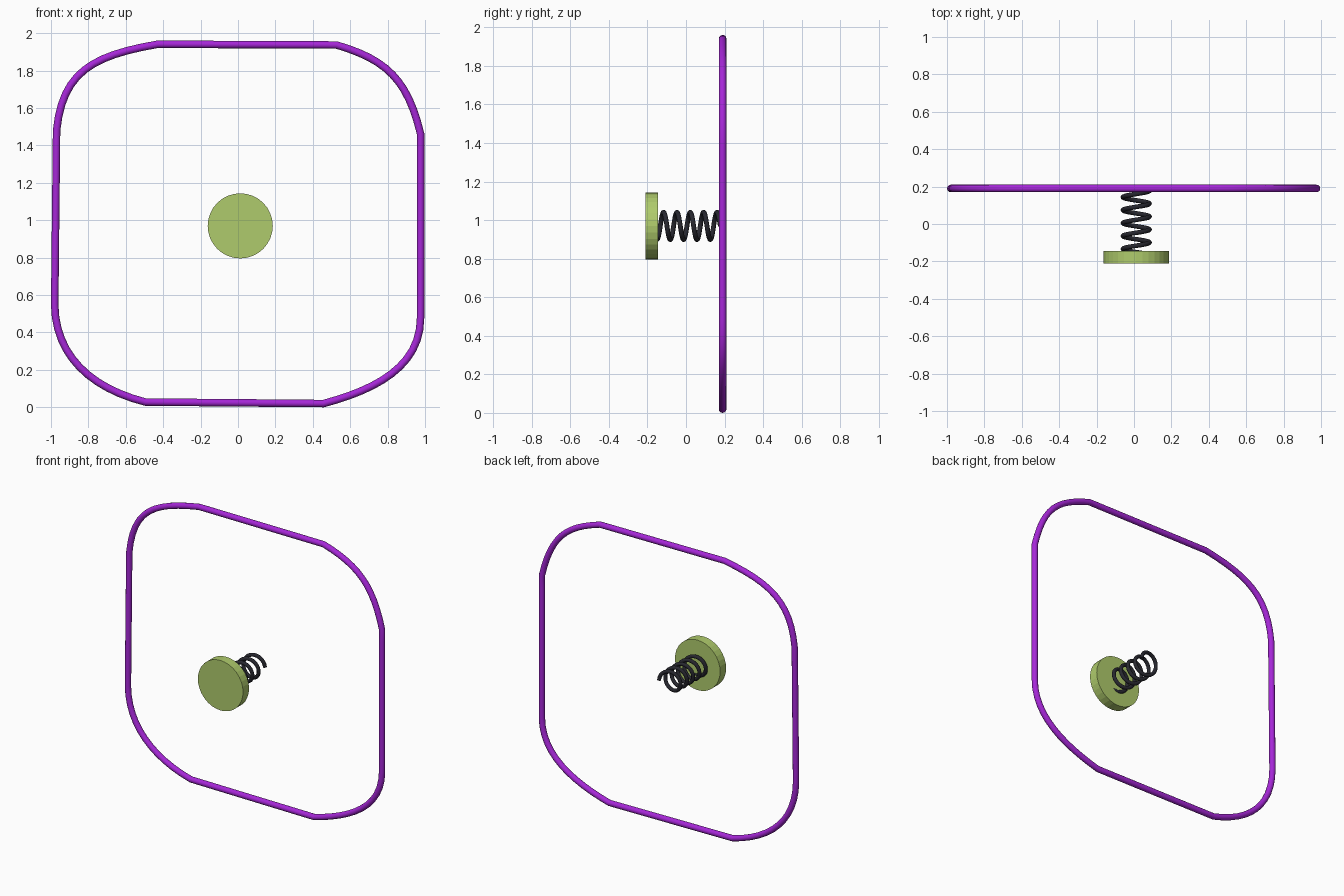
import bpy, math
from mathutils import Vector

if "Cube" in bpy.data.objects:
    bpy.data.objects.remove(bpy.data.objects["Cube"])


def material(name, col):
    m = bpy.data.materials.new(name)
    m.diffuse_color = (*col, 1)
    m.use_nodes = True
    m.node_tree.nodes["Principled BSDF"].inputs["Base Color"].default_value = m.diffuse_color
    return m


def finish_curve(name, cu, mat):
    """Turn a bevelled curve into a smooth mesh."""
    ob = bpy.data.objects.new(name, cu)
    bpy.context.collection.objects.link(ob)
    bpy.ops.object.select_all(action='DESELECT')
    ob.select_set(True)
    bpy.context.view_layer.objects.active = ob
    bpy.ops.object.convert(target='MESH')
    ob = bpy.context.object
    ob.data.materials.clear()
    ob.data.materials.append(mat)
    bpy.ops.object.shade_smooth_by_angle(angle=math.radians(50))
    return ob


def new_curve(name, radius):
    cu = bpy.data.curves.new(name, 'CURVE')
    cu.dimensions = '3D'
    cu.bevel_depth = radius
    cu.bevel_resolution = 4
    cu.use_fill_caps = True
    return cu


purple = material("purple", (0.38, 0.02, 0.68))
dark = material("dark", (0.02, 0.02, 0.028))
green = material("green", (0.43, 0.60, 0.15))

# Hoop: four corner arcs (start, handle, handle, end as x,z), joined by straight runs
ring_y = 0.19
corners = [
    ((-0.97, 1.48), (-0.938, 1.79), (-0.783, 1.88), (-0.43, 1.941)),
    ((0.527, 1.937), (0.794, 1.859), (0.906, 1.752), (0.976, 1.463)),
    ((0.976, 0.479), (0.976, 0.217), (0.735, 0.094), (0.457, 0.02)),
    ((-0.495, 0.028), (-0.794, 0.104), (-0.976, 0.281), (-0.98, 0.548)),
]
cu = new_curve("hoop", 0.02)
cu.resolution_u = 12
sp = cu.splines.new('BEZIER')
sp.bezier_points.add(7)
sp.use_cyclic_u = True
for i, c in enumerate(corners):
    p0, h0, h1, p1 = [Vector((x, ring_y, z)) for x, z in c]
    prev_end = Vector((corners[i - 1][3][0], ring_y, corners[i - 1][3][1]))
    nxt = corners[(i + 1) % 4][0]
    next_start = Vector((nxt[0], ring_y, nxt[1]))
    a, b = sp.bezier_points[2 * i], sp.bezier_points[2 * i + 1]
    for bp in (a, b):
        bp.handle_left_type = bp.handle_right_type = 'FREE'
    a.co, a.handle_left, a.handle_right = p0, p0.lerp(prev_end, 1 / 3), h0
    b.co, b.handle_left, b.handle_right = p1, h1, p1.lerp(next_start, 1 / 3)
finish_curve("hoop", cu, purple)

# Coil spring running back from the disc
cx, cz = 0.012, 0.97
turns, steps, coil_r = 5, 24, 0.071
y0, y1 = -0.168, 0.178
cu = new_curve("spring", 0.0125)
sp = cu.splines.new('POLY')
n = turns * steps
sp.points.add(n)
for i in range(n + 1):
    t = -2 * math.pi * i / steps
    sp.points[i].co = (cx + coil_r * math.cos(t), y0 + (y1 - y0) * i / n,
                       cz + coil_r * math.sin(t), 1)
finish_curve("spring", cu, dark)

# Front disc
bpy.ops.mesh.primitive_cylinder_add(vertices=32, radius=0.174, depth=0.066,
                                    location=(cx, -0.177, cz),
                                    rotation=(math.pi / 2, 0, 0))
disc = bpy.context.object
disc.name = "disc"
disc.data.materials.append(green)
